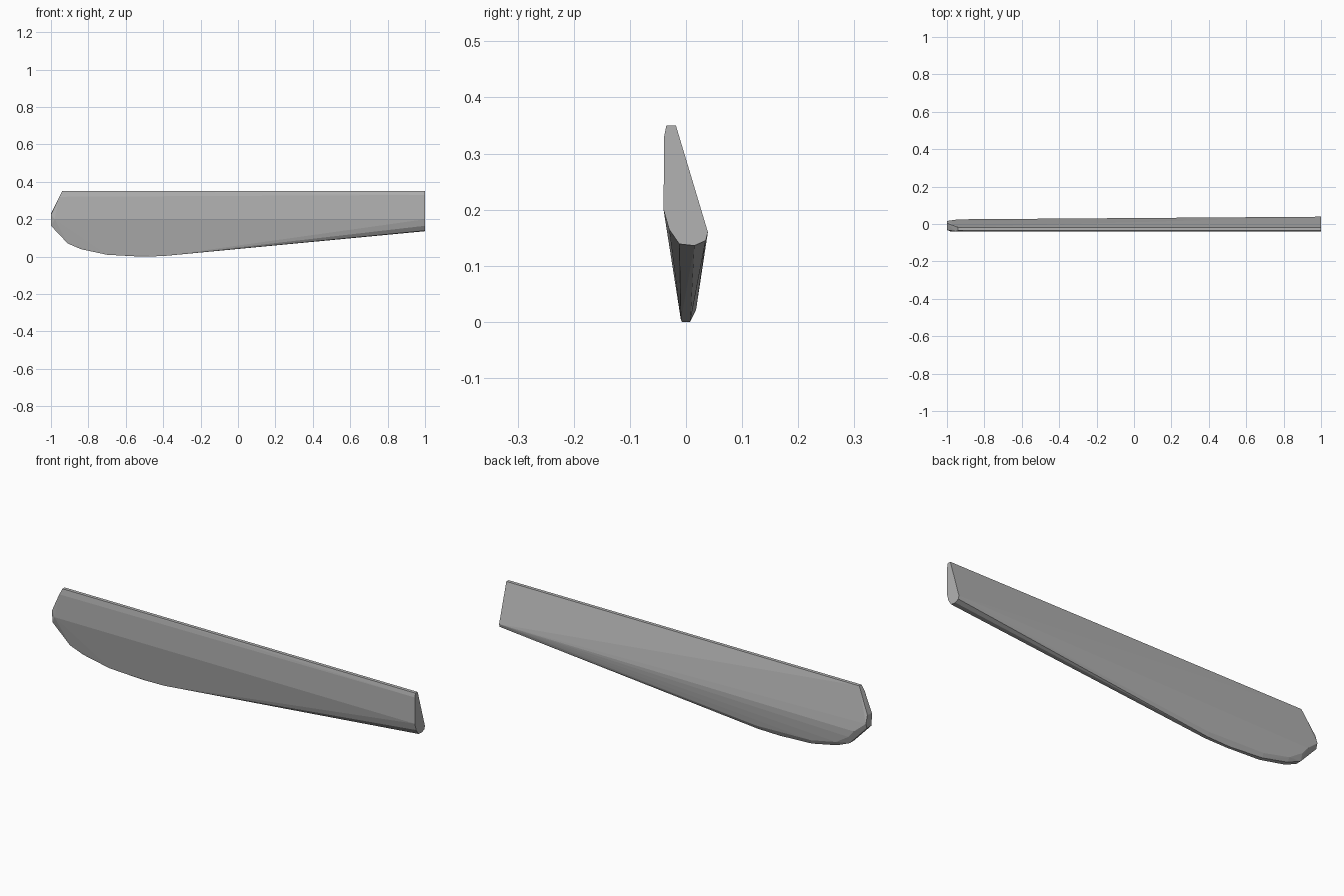
import bpy
import bmesh

cube = bpy.data.objects.get("Cube")
if cube:
    bpy.data.objects.remove(cube, do_unlink=True)

grey = bpy.data.materials.new("plain grey")
grey.use_nodes = True
colour = (0.45, 0.45, 0.45, 1)
grey.diffuse_color = colour
grey.node_tree.nodes["Principled BSDF"].inputs["Base Color"].default_value = colour

# Cross-sections along the blade: x, then (y, z) points
sections = [
    (1.0, [(-0.035, 0.35), (-0.018, 0.35), (0.039, 0.16), (0.035, 0.145),
           (0.015, 0.136), (-0.012, 0.139), (-0.03, 0.165), (-0.04, 0.2), (-0.039, 0.33)]),
    (-0.4, [(-0.009, 0.003), (0.008, 0.003), (0.018, 0.022)]),
    (-0.52, [(-0.007, 0.0), (0.007, 0.0)]),
    (-0.7, [(-0.01, 0.01), (0.01, 0.01), (0.019, 0.03)]),
    (-0.84, [(-0.013, 0.04), (0.012, 0.04), (0.022, 0.06)]),
    (-0.91, [(-0.018, 0.07), (0.014, 0.07), (0.025, 0.105)]),
    (-0.94, [(-0.035, 0.35), (-0.018, 0.35), (0.025, 0.14)]),
    (-0.955, [(-0.039, 0.32)]),
    (-0.98, [(-0.04, 0.2)]),
    (-1.0, [(-0.028, 0.165), (0.008, 0.165), (0.016, 0.19),
            (-0.032, 0.225), (0.004, 0.23)]),
]

# Faceted blade body wrapped over the sections
bm = bmesh.new()
for x, points in sections:
    for y, z in points:
        bm.verts.new((x, y, z))
hull = bmesh.ops.convex_hull(bm, input=bm.verts[:])
loose = [v for v in bm.verts if not v.link_faces]
bmesh.ops.delete(bm, geom=loose, context="VERTS")
bmesh.ops.dissolve_limit(bm, angle_limit=0.005, verts=bm.verts[:], edges=bm.edges[:])
bmesh.ops.recalc_face_normals(bm, faces=bm.faces[:])

mesh = bpy.data.meshes.new("blade")
bm.to_mesh(mesh)
bm.free()
mesh.materials.append(grey)
blade = bpy.data.objects.new("blade", mesh)
bpy.context.collection.objects.link(blade)
